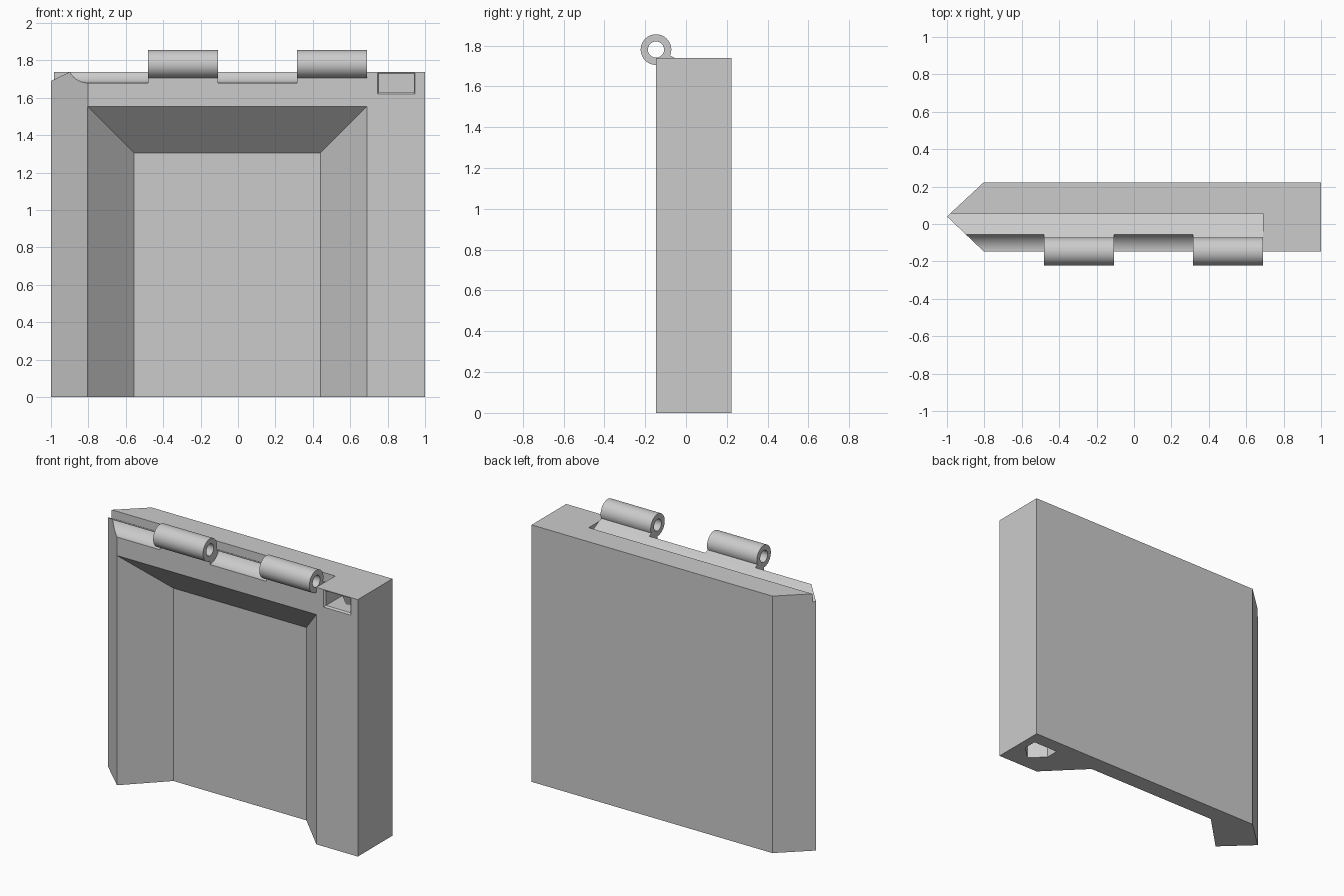
import bpy, bmesh, math
from mathutils import Matrix

if "Cube" in bpy.data.objects:
    bpy.data.objects.remove(bpy.data.objects["Cube"])

FRONT, BACK, TOP = -0.147, 0.223, 1.739
AXIS_Y, AXIS_Z = -0.147, 1.78
GROOVE_END = 0.69
KNUCKLES = [(-0.48, -0.107), (0.315, GROOVE_END)]


def finish(name, bm):
    bmesh.ops.recalc_face_normals(bm, faces=bm.faces)
    me = bpy.data.meshes.new(name)
    bm.to_mesh(me)
    bm.free()
    ob = bpy.data.objects.new(name, me)
    bpy.context.collection.objects.link(ob)
    return ob


def prism(name, section, lo, hi, axis):
    """Extrude a 2D section: along z (points x,y) or along x (points y,z)."""
    bm = bmesh.new()
    place = (lambda p, t: (p[0], p[1], t)) if axis == 'z' else (lambda p, t: (t, p[0], p[1]))
    a = [bm.verts.new(place(p, lo)) for p in section]
    b = [bm.verts.new(place(p, hi)) for p in section]
    bm.faces.new(a)
    bm.faces.new(b)
    n = len(a)
    for i in range(n):
        j = (i + 1) % n
        bm.faces.new((a[i], a[j], b[j], b[i]))
    return finish(name, bm)


def frustum(name, front, back):
    """Tapered block between two upright rectangles (y, x0, x1, z0, z1)."""
    bm = bmesh.new()
    rings = []
    for y, x0, x1, z0, z1 in (front, back):
        rings.append([bm.verts.new(p) for p in ((x0, y, z0), (x1, y, z0), (x1, y, z1), (x0, y, z1))])
    a, b = rings
    bm.faces.new(a)
    bm.faces.new(b)
    for i in range(4):
        j = (i + 1) % 4
        bm.faces.new((a[i], a[j], b[j], b[i]))
    return finish(name, bm)


def rod(name, x0, x1, radius):
    """Cylinder on the hinge axis."""
    bm = bmesh.new()
    m = Matrix.Translation(((x0 + x1) / 2, AXIS_Y, AXIS_Z)) @ Matrix.Rotation(math.pi / 2, 4, 'Y')
    bmesh.ops.create_cone(bm, cap_ends=True, segments=64, radius1=radius, radius2=radius,
                          depth=x1 - x0, matrix=m)
    return finish(name, bm)


def combine(target, other, operation='DIFFERENCE'):
    mod = target.modifiers.new(other.name, 'BOOLEAN')
    mod.operation = operation
    mod.solver = 'EXACT'
    mod.object = other
    bpy.context.view_layer.objects.active = target
    bpy.ops.object.modifier_apply(modifier=mod.name)
    bpy.data.objects.remove(other, do_unlink=True)


# Panel with a pointed left edge
panel = prism("hinged_panel", [(-1, 0.04), (-0.803, FRONT), (1, FRONT), (1, BACK), (-0.803, BACK)],
              0, TOP, 'z')

# Front recess with sloped sides, open at the bottom
combine(panel, frustum("recess", (FRONT - 0.1, -0.905, 0.79, -0.1, 1.655),
                       (FRONT + 0.25, -0.555, 0.44, -0.1, 1.305)))

# Sloped groove along the top
combine(panel, prism("groove", [(-0.055, TOP), (0.055, 1.682), (0.055, 1.8), (-0.055, 1.8)],
                     -1.1, GROOVE_END, 'x'))

# Round clearances between the knuckles
for x0, x1 in [(-1.1, KNUCKLES[0][0]), (KNUCKLES[0][1], KNUCKLES[1][0])]:
    combine(panel, rod("clearance", x0, x1, 0.1))

# Small front pocket with a chamfered rim, joined to a roofed shaft open at the bottom
combine(panel, frustum("pocket_rim", (FRONT - 0.01, 0.735, 0.955, 1.61, 1.736),
                       (FRONT + 0.01, 0.755, 0.94, 1.63, 1.73)))
combine(panel, frustum("pocket", (FRONT - 0.01, 0.755, 0.94, 1.63, 1.73),
                       (0.13, 0.755, 0.94, 1.63, 1.73)))
combine(panel, prism("shaft", [(0.755, 0.13), (0.94, 0.13), (0.94, 0.04), (0.8475, -0.05), (0.755, 0.04)],
                     -0.1, 1.68, 'z'))

# Hinge knuckles and their small webs
for x0, x1 in KNUCKLES:
    combine(panel, rod("knuckle", x0, x1, 0.075), 'UNION')
    combine(panel, prism("web", [(-0.055, TOP), (-0.09, 1.758), (-0.1, 1.72), (-0.06, 1.72)],
                         x0, x1, 'x'), 'UNION')

# Pin hole through both knuckles
combine(panel, rod("pin_hole", -1.2, 1.2, 0.0395))

bpy.ops.object.select_all(action='DESELECT')
panel.select_set(True)
bpy.context.view_layer.objects.active = panel
bpy.ops.object.shade_smooth_by_angle(angle=math.radians(30))
